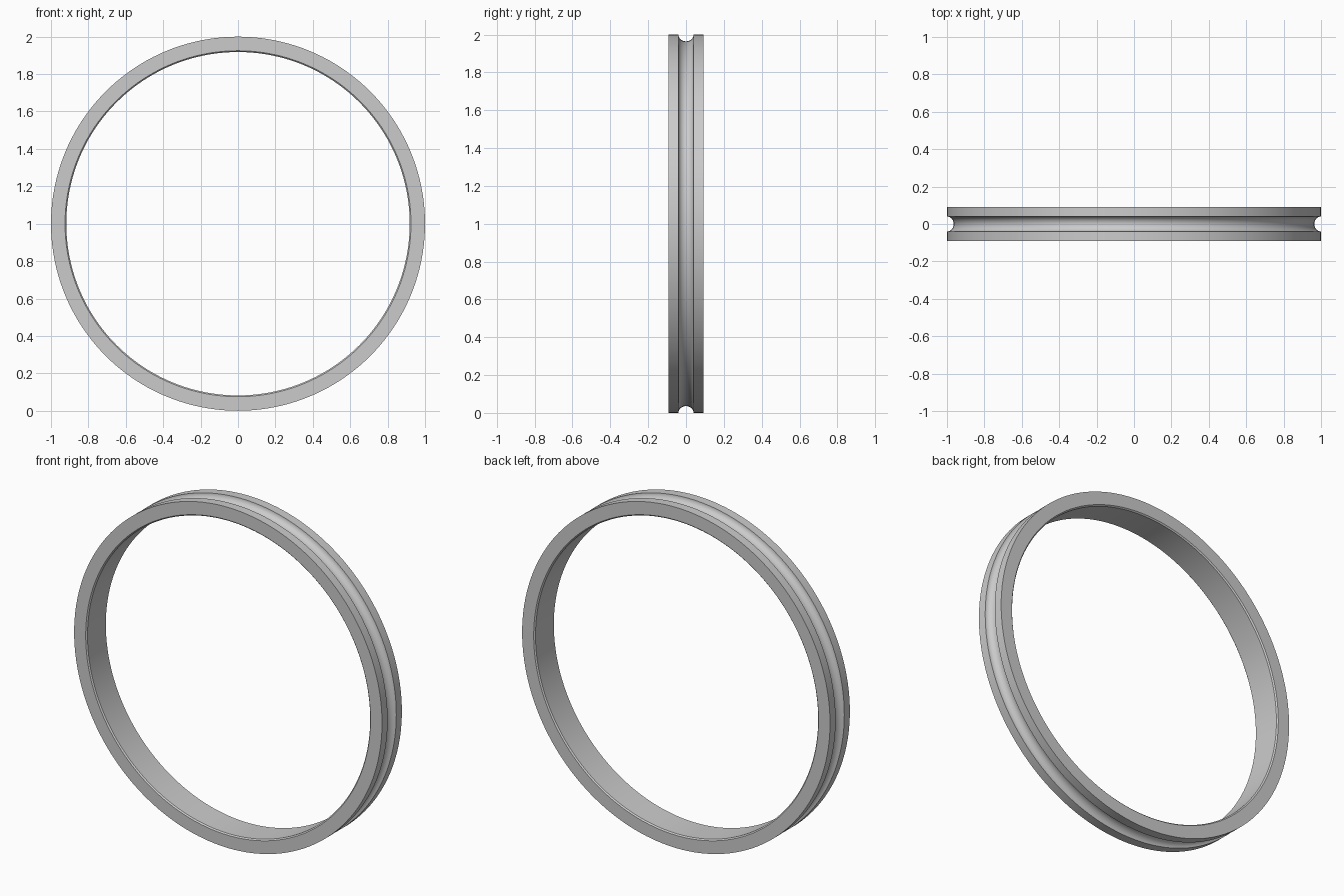
import bpy, bmesh, math
from mathutils import Vector

cube = bpy.data.objects.get("Cube")
if cube:
    bpy.data.objects.remove(cube)

# Ring dimensions
OUTER, INNER, HALF_WIDTH = 1.0, 0.918, 0.092
CHAMFER, GROOVE_HALF, GROOVE_DEPTH = 0.007, 0.04, 0.036
SEGMENTS, GROOVE_STEPS = 160, 16

# Cross-section (radius, y): chamfered bore, flat sides, round groove in the rim
profile = [
    (INNER, HALF_WIDTH - CHAMFER),
    (INNER, CHAMFER - HALF_WIDTH),
    (INNER + CHAMFER, -HALF_WIDTH),
    (OUTER, -HALF_WIDTH),
]
for i in range(GROOVE_STEPS + 1):
    a = math.pi * i / GROOVE_STEPS
    profile.append((OUTER - GROOVE_DEPTH * math.sin(a), -GROOVE_HALF * math.cos(a)))
profile += [(OUTER, HALF_WIDTH), (INNER + CHAMFER, HALF_WIDTH)]

# Revolve the section around the y axis
bm = bmesh.new()
verts = [bm.verts.new((r, y, 0)) for r, y in profile]
edges = [bm.edges.new((v, verts[(i + 1) % len(verts)])) for i, v in enumerate(verts)]
bmesh.ops.spin(bm, geom=verts + edges, cent=Vector(), axis=Vector((0, 1, 0)),
               angle=math.tau, steps=SEGMENTS, use_merge=True)
bmesh.ops.remove_doubles(bm, verts=bm.verts, dist=1e-5)
bmesh.ops.recalc_face_normals(bm, faces=bm.faces)
mesh = bpy.data.meshes.new("grooved_ring")
bm.to_mesh(mesh)
bm.free()

ring = bpy.data.objects.new("grooved_ring", mesh)
ring.location.z = OUTER
bpy.context.collection.objects.link(ring)

# Plain grey material
grey = bpy.data.materials.new("light_grey")
grey.use_nodes = True
color = (0.6, 0.6, 0.6, 1)
grey.diffuse_color = color
grey.node_tree.nodes["Principled BSDF"].inputs["Base Color"].default_value = color
mesh.materials.append(grey)

# Smooth surfaces with crisp rims
bpy.ops.object.select_all(action="DESELECT")
ring.select_set(True)
bpy.context.view_layer.objects.active = ring
bpy.ops.object.shade_smooth_by_angle(angle=math.radians(30))
